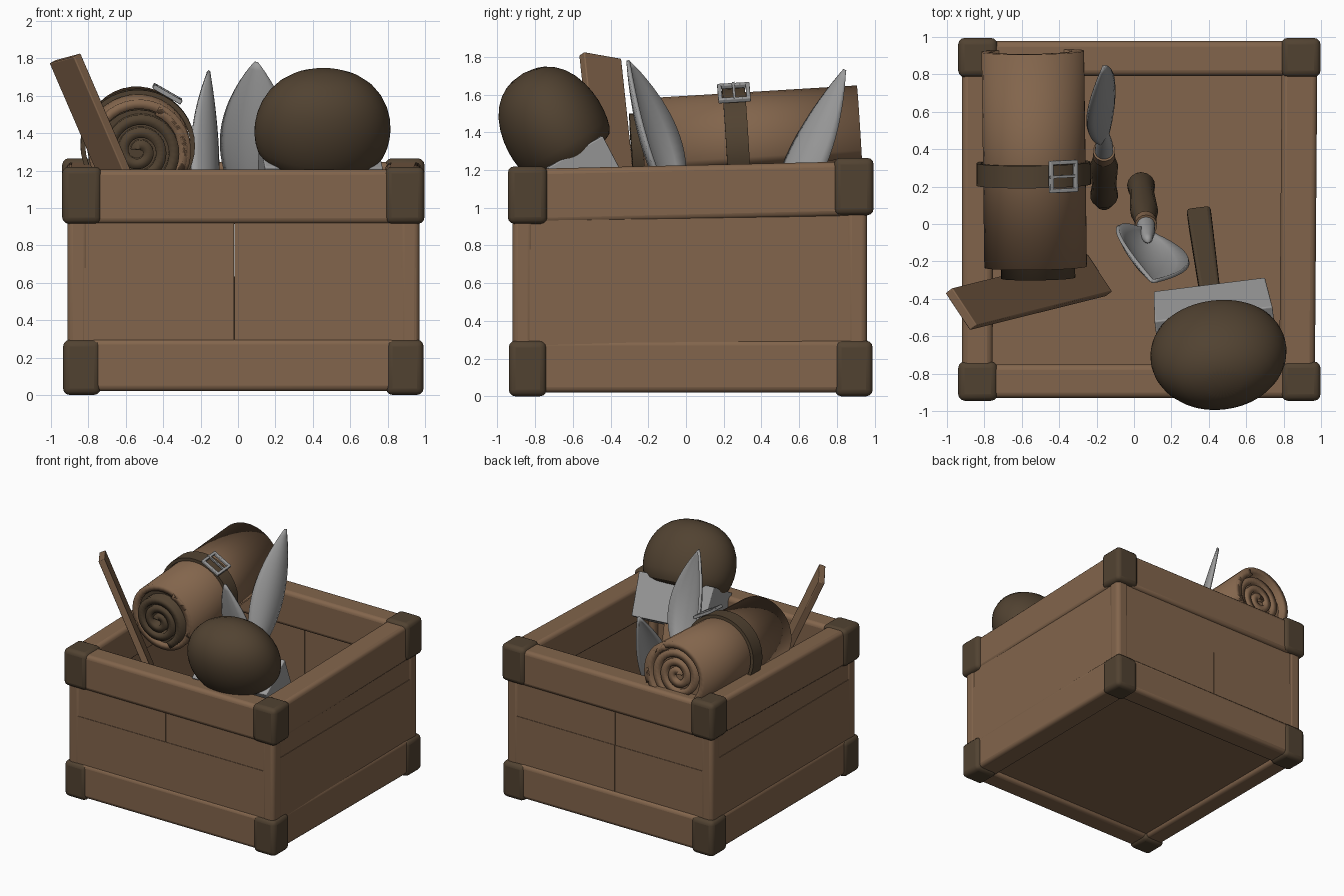
import bpy, bmesh, math
from mathutils import Vector as V, Matrix as M

if "Cube" in bpy.data.objects:
    bpy.data.objects.remove(bpy.data.objects["Cube"])


def material(name, col):
    m = bpy.data.materials.new(name)
    m.diffuse_color = (*col, 1)
    m.use_nodes = True
    m.node_tree.nodes["Principled BSDF"].inputs["Base Color"].default_value = m.diffuse_color
    return m


BROWN = material("tan_brown", (0.225, 0.130, 0.072))
DARK = material("dark_brown", (0.083, 0.055, 0.031))
METAL = material("grey_metal", (0.33, 0.33, 0.33))


def frame(o, d, hint):
    """Matrix at o whose z runs along d and x leans towards hint."""
    z = V(d).normalized()
    h = V(hint)
    x = (h - z * h.dot(z)).normalized()
    y = z.cross(x)
    m = M((x, y, z)).transposed().to_4x4()
    m.translation = V(o)
    return m


def finish(name, bm, mats, mat=M(), bevel=0, solid=0, sub=0):
    bmesh.ops.recalc_face_normals(bm, faces=bm.faces)
    me = bpy.data.meshes.new(name)
    bm.to_mesh(me)
    bm.free()
    ob = bpy.data.objects.new(name, me)
    bpy.context.collection.objects.link(ob)
    for m in mats:
        me.materials.append(m)
    ob.matrix_world = mat
    if solid:
        s = ob.modifiers.new("thickness", 'SOLIDIFY')
        s.thickness, s.offset = solid, 0
    if bevel:
        b = ob.modifiers.new("bevel", 'BEVEL')
        b.width, b.segments = bevel, 3
    if sub:
        ob.modifiers.new("smooth", 'SUBSURF').levels = sub
    bpy.ops.object.select_all(action='DESELECT')
    ob.select_set(True)
    bpy.context.view_layer.objects.active = ob
    bpy.ops.object.shade_smooth_by_angle(angle=math.radians(40))
    return ob


def box(name, mat, size, m, bevel=0.0, taper=1.0):
    bm = bmesh.new()
    bmesh.ops.create_cube(bm, size=1)
    for v in bm.verts:
        k = taper if v.co.z > 0 else 1
        v.co = V((v.co.x * size[0] * k, v.co.y * size[1] * k, v.co.z * size[2]))
    return finish(name, bm, [mat], m, bevel)


def span(name, mat, lo, hi, bevel=0.0):
    lo, hi = V(lo), V(hi)
    return box(name, mat, hi - lo, M.Translation((lo + hi) / 2), bevel)


def beam(name, mat, a, b, w, h, hint=(0, 0, 1), bevel=0.0):
    a, b = V(a), V(b)
    return box(name, mat, (w, h, (b - a).length), frame((a + b) / 2, b - a, hint), bevel)


def lathe(name, mat, prof, m, n=24, sx=1, sy=1, sub=0):
    bm = bmesh.new()
    rings = [[bm.verts.new((r * sx * math.cos(2 * math.pi * i / n),
                            r * sy * math.sin(2 * math.pi * i / n), z)) for i in range(n)]
             for r, z in prof]
    for p, q in zip(rings, rings[1:]):
        for i in range(n):
            bm.faces.new((p[i], p[(i + 1) % n], q[(i + 1) % n], q[i]))
    bmesh.ops.remove_doubles(bm, verts=bm.verts, dist=1e-4)
    return finish(name, bm, [mat], m, sub=sub)


# Crate floor
span("floor", BROWN, (-0.88, -0.89, 0.05), (0.94, 0.93, 0.1))

# Walls: lower and upper boards on each side, the upper set back slightly
for lv, (z0, z1, d) in enumerate([(0.05, 0.68, 0.0), (0.68, 1.19, 0.004)]):
    for sx, (x0, x1) in enumerate([(-0.89, -0.022), (-0.018, 0.95)]):
        span(f"front_board_{lv}{sx}", BROWN, (x0, -0.918 + d, z0), (x1, -0.86, z1))
        span(f"back_board_{lv}{sx}", BROWN, (x0, 0.90, z0), (x1, 0.957 - d, z1))
    zs, ze = (z0, 0.78) if lv == 0 else (0.78, z1)
    span(f"right_board_{lv}", BROWN, (0.91, -0.90, zs), (0.967 - d, 0.94, ze))
    span(f"left_board_{lv}", BROWN, (-0.910 + d, -0.90, zs), (-0.85, 0.94, ze))

# Corner posts, bands and dark caps
for xn, x0, x1 in (("left", -0.912, -0.80), ("right", 0.86, 0.97)):
    for yn, y0, y1 in (("front", -0.92, -0.81), ("back", 0.85, 0.96)):
        span(f"post_{yn}_{xn}", BROWN, (x0, y0, 0.05), (x1, y1, 1.18), 0.03)
        cx = -0.835 if xn == "left" else 0.892
        back = yn == "back"
        cy = 0.89 if back else -0.84
        zt = 0.96 if back else 0.915
        span(f"upper_cap_{yn}_{xn}", DARK, (cx - 0.105, cy - 0.105, zt),
             (cx + 0.105, cy + 0.105, zt + 0.305), 0.035)
        span(f"lower_cap_{yn}_{xn}", DARK, (cx - 0.1, cy - 0.1, 0.0),
             (cx + 0.1, cy + 0.1, 0.295), 0.035)

rails = {"front": ((-0.8, -0.84), (0.85, -0.84), 1.06, 1.06, 0.18),
         "back": ((-0.8, 0.885), (0.85, 0.885), 1.1, 1.1, 0.185),
         "right": ((0.872, -0.8), (0.885, 0.85), 1.062, 1.1, 0.19),
         "left": ((-0.838, -0.8), (-0.836, 0.85), 1.062, 1.1, 0.165)}
for n, (a, b, za, zb, t) in rails.items():
    beam(f"upper_rail_{n}", BROWN, (*a, za), (*b, zb), 0.29, t, bevel=0.03)
    beam(f"lower_rail_{n}", BROWN, (*a, 0.16), (*b, 0.16), 0.28, t, bevel=0.03)

# Leaning plank
beam("plank", BROWN, (-0.20, -0.275, 0.12), (-0.925, -0.455, 1.80), 0.24, 0.05,
     (0.6, -0.8, 0), 0.006)


# Blades with handles, leaning in the crate
def blade_tool(name, bottom, tip, hint, length, width, cup, peak):
    bottom, tip = V(bottom), V(tip)
    total = (tip - bottom).length
    m = frame(bottom, tip - bottom, hint)
    base = total - length
    bm = bmesh.new()
    rows, cols, grid = 20, 8, []
    for i in range(rows + 1):
        t = i / rows
        w = max(0.5 * width * math.sin(math.pi * t ** peak) ** 0.85 if 0 < t < 1 else 0, 0.004)
        if t < 0.3:
            w = max(w, 0.035)
        row = []
        for j in range(cols + 1):
            u = j / cols * 2 - 1
            row.append(bm.verts.new((u * w, cup * (u * u - 0.5) * w / width * 2, base + t * length)))
        grid.append(row)
    for p, q in zip(grid, grid[1:]):
        for j in range(cols):
            bm.faces.new((p[j], p[j + 1], q[j + 1], q[j]))
    finish(f"{name}_blade", bm, [METAL], m, solid=0.02)
    lathe(f"{name}_socket", METAL, [(0, base - 0.12), (0.05, base - 0.12), (0.045, base),
                                    (0.028, base + 0.12), (0, base + 0.2)], m, 16)
    lathe(f"{name}_collar", BROWN, [(0, base - 0.17), (0.06, base - 0.17), (0.06, base - 0.10),
                                    (0, base - 0.10)], m, 16)
    lathe(f"{name}_handle", DARK, [(0, 0), (0.05, 0.0), (0.075, 0.08), (0.065, 0.2),
                                   (0.075, base * 0.6), (0.05, base - 0.14), (0, base - 0.14)], m, 16)


blade_tool("tall_trowel", (-0.16, 0.12, 0.13), (-0.16, 0.845, 1.73), (0.5, 0.8, 0),
           1.0, 0.25, 0.05, 0.9)
blade_tool("wide_trowel", (0.035, 0.23, 0.13), (0.10, -0.305, 1.78), (0.88, -0.42, 0),
           0.86, 0.42, 0.10, 0.85)

# Big round-headed brush
bm_ = frame((0.35, 0.04, 0.13), (0.09, -0.65, 1.14), (1, 0.12, 0))
box("brush_handle", DARK, (0.13, 0.13, 0.86), bm_ @ M.Translation((0, 0, 0.43)), 0.02, 0.85)
box("brush_collar", BROWN, (0.11, 0.11, 0.2), bm_ @ M.Translation((0, 0, 0.93)), 0.02, 1.3)
box("brush_block", METAL, (0.60, 0.32, 0.34), bm_ @ M.Translation((0, 0, 1.18)), 0.008, 1.06)
lathe("brush_head", DARK, [(0, 1.30), (0.6, 1.30), (0.90, 1.31), (0.99, 1.40), (1.02, 1.50),
                           (0.96, 1.62), (0.76, 1.74), (0.42, 1.81), (0, 1.83)],
      bm_, 32, 0.365, 0.275, 1)

# Rolled hide: local z runs along the roll, local y is up
roll = frame((-0.53, -0.23, 1.305), (-0.015, 1.15, 0.07), (-1, 0, 0))


def spiral(name, r0, r1, turns, z0, z1, thick, phase, split=None):
    bm = bmesh.new()
    n = int(36 * turns)
    zs = [z0, split, z1] if split else [z0, z1]
    cols = []
    for i in range(n + 1):
        a = phase + 2 * math.pi * turns * i / n
        r = r0 + (r1 - r0) * i / n
        cols.append([bm.verts.new((r * math.cos(a), r * math.sin(a), z)) for z in zs])
    for p, q in zip(cols, cols[1:]):
        for k in range(len(zs) - 1):
            f = bm.faces.new((p[k], q[k], q[k + 1], p[k + 1]))
            f.material_index = 0 if split and k == 0 else 1
    return finish(name, bm, [DARK, BROWN], roll, solid=thick)


spiral("roll_outer_layer", 0.235, 0.255, 1.25, 0.0, 1.155, 0.05, 2.0)
spiral("roll_inner_layers", 0.02, 0.20, 2.6, -0.06, 1.13, 0.055, 0.5, 0.6)
lathe("roll_fill", DARK, [(0, 0.02), (0.22, 0.02), (0.22, 0.5), (0, 0.5)], roll)
lathe("roll_fill_back", BROWN, [(0, 0.5), (0.22, 0.5), (0.22, 1.1), (0, 1.1)], roll)

# Strap and buckle round the roll
lathe("strap", DARK, [(0.275, 0.44), (0.30, 0.44), (0.30, 0.56), (0.275, 0.56), (0.275, 0.44)],
      roll, 40, 1.02, 1.0)
bk = roll @ M.Rotation(math.radians(30), 4, 'Z') @ M.Translation((0, 0.318, 0.50))
for s in (-1, 1):
    box(f"buckle_side_{s}", METAL, (0.022, 0.025, 0.17), bk @ M.Translation((s * 0.075, 0, 0)), 0.005)
    box(f"buckle_end_{s}", METAL, (0.17, 0.025, 0.022), bk @ M.Translation((0, 0, s * 0.075)), 0.005)
box("buckle_prong", METAL, (0.16, 0.014, 0.014), bk @ M.Translation((0.01, 0.008, 0)))
